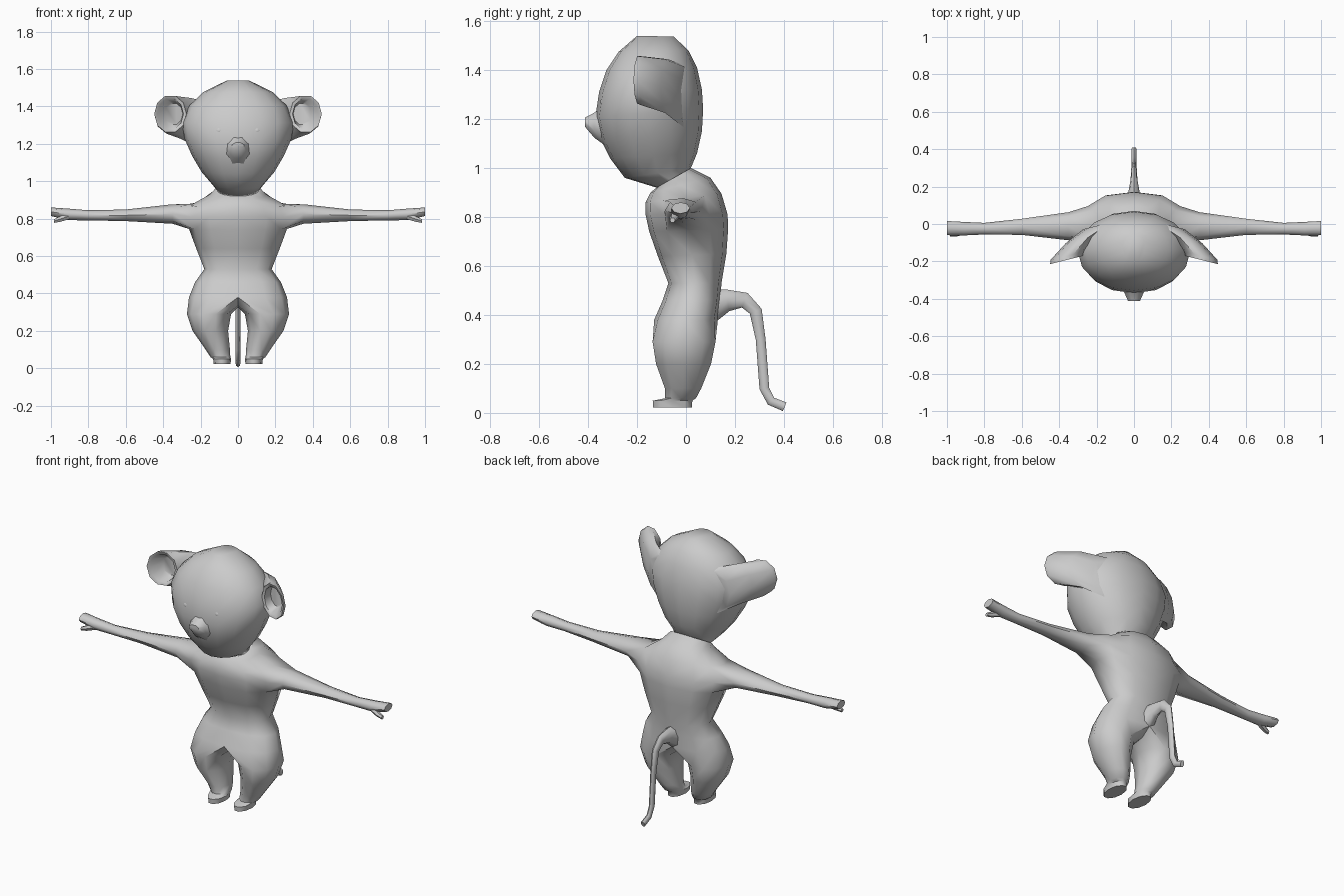
import bpy, bmesh, math
from mathutils import Vector

if "Cube" in bpy.data.objects:
    bpy.data.objects.remove(bpy.data.objects["Cube"])


def finish(bm, name, mirror=True):
    if mirror:
        bmesh.ops.mirror(bm, geom=bm.verts[:] + bm.edges[:] + bm.faces[:],
                         axis='X', merge_dist=0.0005)
    bmesh.ops.recalc_face_normals(bm, faces=bm.faces[:])
    mesh = bpy.data.meshes.new(name)
    bm.to_mesh(mesh)
    bm.free()
    ob = bpy.data.objects.new(name, mesh)
    bpy.context.collection.objects.link(ob)
    bpy.ops.object.select_all(action='DESELECT')
    ob.select_set(True)
    bpy.context.view_layer.objects.active = ob
    bpy.ops.object.shade_smooth_by_angle(angle=math.radians(55))
    return ob


def add(bm, pts):
    return [bm.verts.new(p) for p in pts]


def skin(bm, a, b, closed=True, skip=()):
    n = len(a)
    for i in range(n if closed else n - 1):
        if i not in skip:
            j = (i + 1) % n
            bm.faces.new((a[i], a[j], b[j], b[i]))


def half_ring(yf, zf, yb, zb, hw, p=0.85, n=7):
    """Right half of a tilted ring, from front centre to back centre."""
    pts = []
    for i in range(n):
        a = math.pi * (i / (n - 1) - 0.5)
        s, c = math.sin(a), max(0.0, math.cos(a))
        t = 0.5 + 0.5 * math.copysign(abs(s) ** p, s)
        x = 0 if i in (0, n - 1) else hw * c ** p
        pts.append((x, yf + (yb - yf) * t, zf + (zb - zf) * t))
    return pts


def oval(c, u, v, n=10, start=0.0):
    c, u, v = Vector(c), Vector(u), Vector(v)
    return [c + u * math.cos(start + k * math.tau / n) + v * math.sin(start + k * math.tau / n)
            for k in range(n)]


def loft(bm, rings):
    loops = [add(bm, r) for r in rings]
    for a, b in zip(loops, loops[1:]):
        skin(bm, a, b)
    bm.faces.new(loops[0])
    bm.faces.new(loops[-1])


# Body: half torso rings, with an opening on the side for the arm
bm = bmesh.new()
torso = [(-0.12, 0.92, 0.02, 1.0, 0.12), (-0.145, 0.90, 0.10, 0.96, 0.15),
         (-0.165, 0.86, 0.145, 0.895, 0.245), (-0.165, 0.81, 0.17, 0.81, 0.28),
         (-0.15, 0.74, 0.172, 0.75, 0.262), (-0.115, 0.64, 0.165, 0.65, 0.225),
         (-0.072, 0.53, 0.145, 0.53, 0.18), (-0.095, 0.46, 0.14, 0.46, 0.23),
         (-0.13, 0.38, 0.13, 0.38, 0.262)]
rows = [add(bm, half_ring(*r)) for r in torso]
for i in range(len(rows) - 1):
    skin(bm, rows[i], rows[i + 1], False, (2, 3) if i in (2, 3) else ())
bm.faces.new(rows[0])

# Arm grows out of the opening
loop = [rows[r][c] for r, c in
        ((2, 2), (2, 3), (2, 4), (3, 4), (4, 4), (4, 3), (4, 2), (3, 2))]
for x, y, z, ry, rz in ((0.35, -0.012, 0.825, 0.075, 0.052), (0.6, -0.015, 0.818, 0.043, 0.031),
                        (0.8, -0.025, 0.818, 0.031, 0.027), (0.91, -0.025, 0.823, 0.036, 0.031),
                        (1.0, -0.022, 0.837, 0.038, 0.023)):
    new = add(bm, oval((x, y, z), (0, ry, 0), (0, 0, -rz), 8, math.radians(-135)))
    skin(bm, loop, new)
    loop = new
bm.faces.new(loop)

# Leg and foot grow out of the hip, closed along the crotch
loop = rows[-1] + add(bm, [(0, 0.07, 0.335), (0, 0, 0.325), (0, -0.07, 0.335)])
for x, y, z, rx, ry in ((0.155, -0.008, 0.29, 0.118, 0.135), (0.148, -0.01, 0.2, 0.095, 0.118),
                        (0.108, -0.012, 0.1, 0.065, 0.078), (0.094, -0.022, 0.06, 0.053, 0.066),
                        (0.085, -0.055, 0.05, 0.048, 0.085), (0.085, -0.055, 0.022, 0.045, 0.083)):
    new = add(bm, oval((x, y, z), (rx, 0, 0), (0, ry, 0), 10, math.radians(-108)))
    skin(bm, loop, new)
    loop = new
bm.faces.new(loop)
finish(bm, "body")

# Thumbs
bm = bmesh.new()
loft(bm, [oval(c, (0, r, 0), (0, 0, r), 6) for c, r in
          (((0.90, -0.035, 0.815), 0.02), ((0.95, -0.05, 0.798), 0.017), ((0.985, -0.055, 0.787), 0.011))])
finish(bm, "thumbs")

# Head
bm = bmesh.new()
head = [(-0.12, 0.92, 0.0, 0.98, 0.11), (-0.25, 0.96, 0.02, 1.0, 0.135),
        (-0.31, 1.04, 0.045, 1.06, 0.195), (-0.35, 1.12, 0.065, 1.15, 0.245),
        (-0.37, 1.21, 0.07, 1.24, 0.285), (-0.355, 1.31, 0.065, 1.32, 0.3),
        (-0.325, 1.40, 0.045, 1.41, 0.26), (-0.275, 1.475, 0.01, 1.48, 0.185),
        (-0.2, 1.54, -0.05, 1.537, 0.06)]
rows = [add(bm, half_ring(*r, p=0.95, n=9)) for r in head]
for a, b in zip(rows, rows[1:]):
    skin(bm, a, b, False)
bm.faces.new(rows[0])
bm.faces.new(rows[-1])
finish(bm, "head")

# Ears: cones swept forward to a rim, then hollowed
bm = bmesh.new()
loft(bm, [oval((x, y, z), (rx, 0.25 * -rx, 0), (0, 0, rz), 10) for x, y, z, rx, rz in
          ((0.16, 0.0, 1.29, 0.11, 0.13), (0.275, -0.08, 1.335, 0.09, 0.115),
           (0.355, -0.17, 1.355, 0.092, 0.105), (0.362, -0.193, 1.36, 0.086, 0.102),
           (0.362, -0.188, 1.36, 0.07, 0.084), (0.345, -0.13, 1.36, 0.05, 0.06))])
finish(bm, "ears")

# Nose
bm = bmesh.new()
loft(bm, [oval((0, y, z), (rx, 0, 0), (0, 0, rz), 8, math.pi / 8) for y, z, rx, rz in
          ((-0.33, 1.175, 0.075, 0.09), (-0.375, 1.175, 0.052, 0.055), (-0.413, 1.188, 0.034, 0.02))])
finish(bm, "nose", False)

# Eyes
bm = bmesh.new()
bmesh.ops.create_icosphere(bm, subdivisions=2, radius=0.026)
bmesh.ops.translate(bm, verts=bm.verts[:], vec=(0.1, -0.325, 1.27))
finish(bm, "eyes")

# Tail: tapered sweep along a bent path in the middle plane
path = [(0.11, 0.44, 0.05, 0.065), (0.17, 0.46, 0.03, 0.045), (0.24, 0.46, 0.018, 0.032),
        (0.285, 0.415, 0.016, 0.026), (0.305, 0.3, 0.014, 0.02), (0.32, 0.1, 0.013, 0.02),
        (0.347, 0.048, 0.013, 0.019), (0.403, 0.025, 0.013, 0.019)]
rings = []
for i, (y, z, rx, r) in enumerate(path):
    p, q = path[max(i - 1, 0)], path[min(i + 1, len(path) - 1)]
    d = Vector((0, q[0] - p[0], q[1] - p[1])).normalized()
    rings.append(oval((0, y, z), (rx, 0, 0), Vector((0, -d.z, d.y)) * r, 8))
bm = bmesh.new()
loft(bm, rings)
finish(bm, "tail", False)
